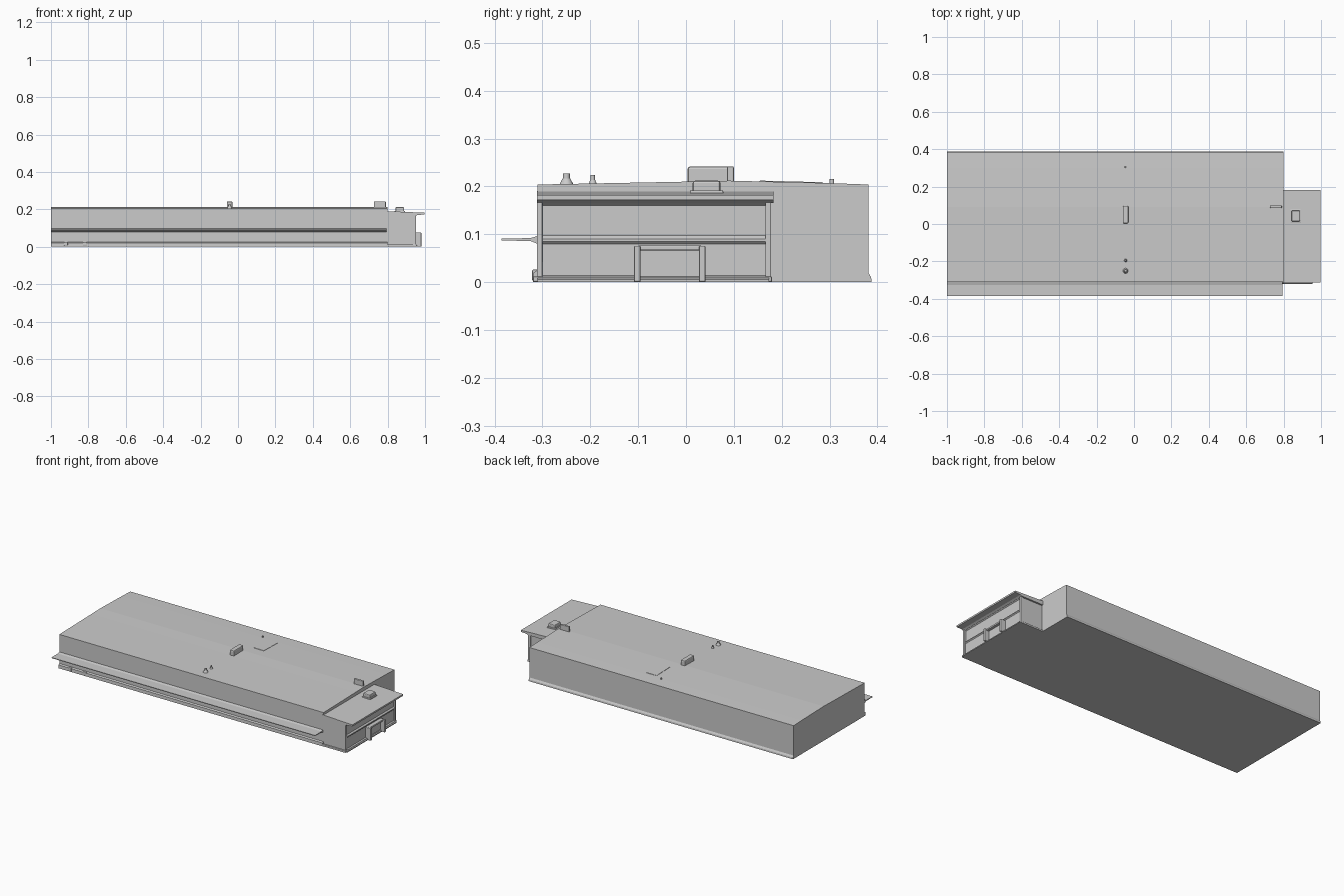
import bpy, bmesh


def prism(name, profile, a, b, axis='X'):
    """Extrude a closed 2D profile along X (points are y,z) or Y (points are x,z)."""
    bm = bmesh.new()
    place = (lambda p, t: (t, p[0], p[1])) if axis == 'X' else (lambda p, t: (p[0], t, p[1]))
    face = bm.faces.new([bm.verts.new(place(p, a)) for p in profile])
    ext = bmesh.ops.extrude_face_region(bm, geom=[face])
    move = (b - a, 0, 0) if axis == 'X' else (0, b - a, 0)
    bmesh.ops.translate(bm, vec=move, verts=[v for v in ext['geom'] if isinstance(v, bmesh.types.BMVert)])
    bmesh.ops.recalc_face_normals(bm, faces=bm.faces)
    mesh = bpy.data.meshes.new(name)
    bm.to_mesh(mesh)
    bm.free()
    ob = bpy.data.objects.new(name, mesh)
    bpy.context.collection.objects.link(ob)
    return ob


def box(name, x, y, z, bevel=0.0):
    ob = prism(name, [(y[0], z[0]), (y[1], z[0]), (y[1], z[1]), (y[0], z[1])], x[0], x[1])
    if bevel:
        m = ob.modifiers.new("bevel", 'BEVEL')
        m.width, m.segments = bevel, 2
    return ob


def cone(name, x, y, z0, z1, r0, r1):
    bpy.ops.mesh.primitive_cone_add(vertices=16, radius1=r0, radius2=r1, depth=z1 - z0,
                                    location=(x, y, (z0 + z1) / 2))
    ob = bpy.context.object
    ob.name = name
    bpy.ops.object.shade_smooth_by_angle()
    return ob


# Main hall: low pitched roof and a small flared plinth
prism("main_hall", [(-0.32, 0), (0.388, 0), (0.387, 0.01), (0.381, 0.02), (0.381, 0.204),
                    (0.30, 0.207), (0.09, 0.212), (0.0, 0.21), (-0.31, 0.204),
                    (-0.31, 0.025), (-0.319, 0.02)], -1.0, 0.8)

# Loading canopy along the front, thickening at the wall
prism("front_canopy", [(-0.386, 0.087), (-0.325, 0.086), (-0.305, 0.078),
                       (-0.305, 0.098), (-0.325, 0.092), (-0.386, 0.091)], -1.0, 0.795)

# Annex: wall profile has a moulded band and a flared foot
prism("annex_walls", [(0.78, 0), (0.96, 0), (0.96, 0.006), (0.946, 0.014), (0.945, 0.08),
                      (0.95, 0.085), (0.95, 0.09), (0.942, 0.097), (0.942, 0.16),
                      (0.955, 0.17), (0.78, 0.17)], -0.31, 0.173, 'Y')
box("annex_plinth", (0.79, 0.955), (-0.32, 0.18), (0, 0.012), 0.003)
prism("annex_roof", [(0.79, 0.165), (0.95, 0.165), (0.96, 0.17), (0.997, 0.172),
                     (0.997, 0.182), (0.79, 0.19)], -0.312, 0.183, 'Y')

# Corner trims on the annex end wall
for y in (-0.306, 0.172):
    box("annex_corner_trim", (0.935, 0.952), (y - 0.006, y + 0.006), (0, 0.168), 0.002)

# Entrance porch frame
for y in (-0.102, 0.034):
    box("porch_jamb", (0.94, 0.98), (y - 0.007, y + 0.007), (0, 0.076), 0.003)
box("porch_lintel", (0.94, 0.968), (-0.1, 0.032), (0.066, 0.077), 0.003)
box("porch_door", (0.94, 0.951), (-0.095, 0.027), (0.004, 0.068))

# Roof units
box("central_roof_unit", (-0.06, -0.03), (0.003, 0.097), (0.205, 0.242), 0.006)
box("end_roof_unit", (0.727, 0.79), (0.086, 0.1), (0.205, 0.242), 0.003)
box("annex_roof_unit", (0.842, 0.888), (0.014, 0.072), (0.183, 0.212), 0.005)
box("annex_unit_base", (0.836, 0.894), (0.008, 0.078), (0.18, 0.192), 0.003)

# Roof vents
for y, top, r in ((-0.25, 0.227, 0.008), (-0.195, 0.224, 0.005), (0.305, 0.216, 0.005)):
    cone("vent_flare", -0.045, y, 0.203, top - 0.01, r * 1.9, r)
    cone("vent_cap", -0.045, y, 0.203, top, r, r * 0.9)

# Raised roof patch, following the back slope
prism("roof_patch", [(0.15, 0.205), (0.29, 0.2), (0.285, 0.2088), (0.155, 0.2122)], 0.0, 0.068)

# Small fittings at the foot of the front wall
for x in (-0.92, -0.82):
    box("wall_foot_fitting", (x - 0.01, x + 0.01), (-0.322, -0.305), (0.003, 0.026), 0.003)
